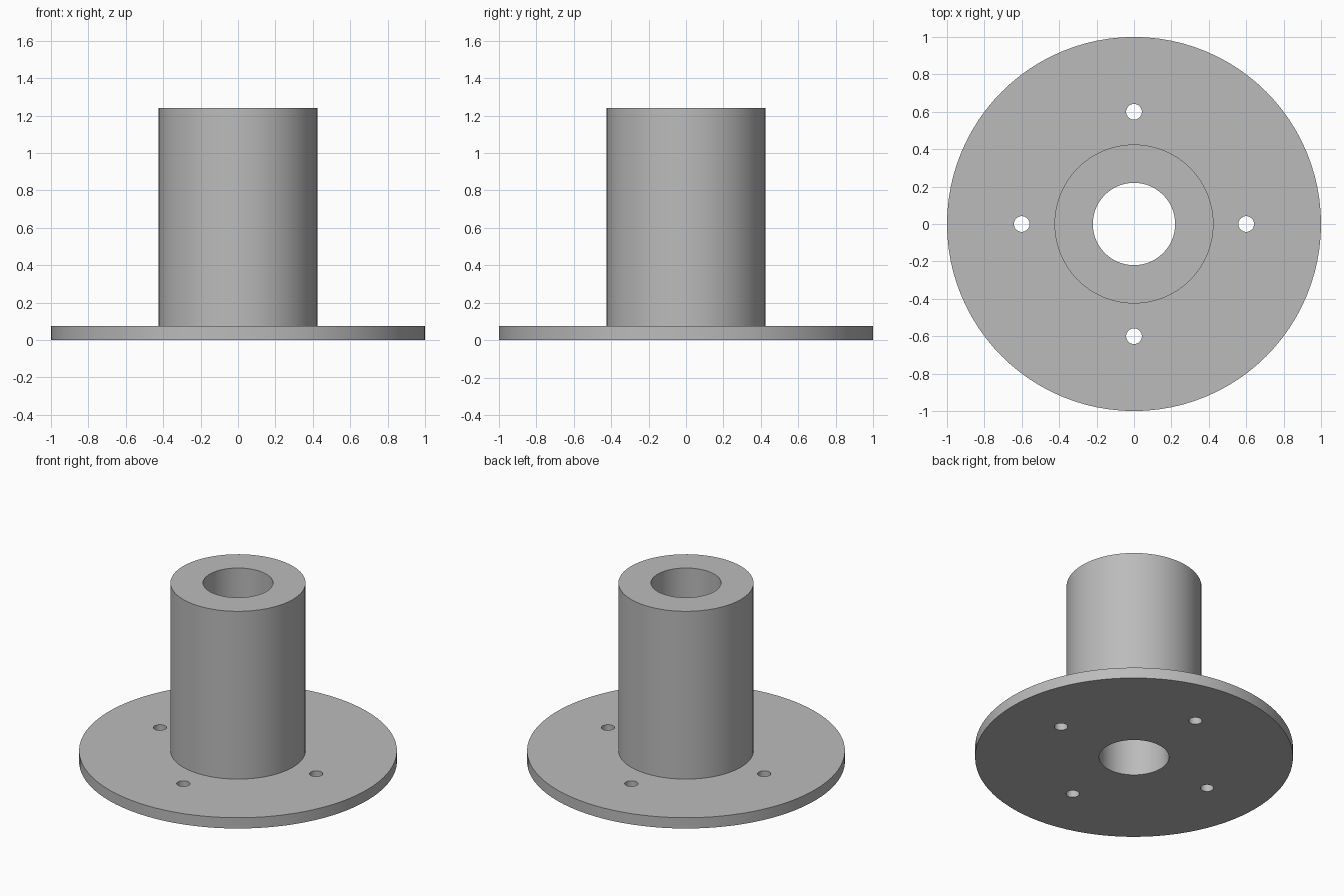
import bpy, bmesh, math
from mathutils import Matrix

cube = bpy.data.objects.get("Cube")
if cube:
    bpy.data.objects.remove(cube, do_unlink=True)

FLANGE_R, FLANGE_H = 1.0, 0.075
HUB_R, BORE_R, HEIGHT = 0.425, 0.22, 1.24
BOLT_CIRCLE, BOLT_R = 0.6, 0.042
SEGMENTS = 96

# Plain grey metal
grey = bpy.data.materials.new("plain_grey")
grey.use_nodes = True
colour = (0.5, 0.5, 0.5, 1)
grey.diffuse_color = colour
grey.node_tree.nodes["Principled BSDF"].inputs["Base Color"].default_value = colour


def make_object(name, bm):
    bmesh.ops.recalc_face_normals(bm, faces=bm.faces)
    mesh = bpy.data.meshes.new(name)
    bm.to_mesh(mesh)
    bm.free()
    mesh.materials.append(grey)
    obj = bpy.data.objects.new(name, mesh)
    bpy.context.collection.objects.link(obj)
    return obj


# Flange, hub and through bore as one turned solid
profile = [(BORE_R, 0), (FLANGE_R, 0), (FLANGE_R, FLANGE_H),
           (HUB_R, FLANGE_H), (HUB_R, HEIGHT), (BORE_R, HEIGHT)]
bm = bmesh.new()
verts = [bm.verts.new((r, 0, z)) for r, z in profile]
edges = [bm.edges.new((v, verts[i - 1])) for i, v in enumerate(verts)]
bmesh.ops.spin(bm, geom=verts + edges, cent=(0, 0, 0), axis=(0, 0, 1),
               angle=math.tau, steps=SEGMENTS, use_merge=True)
bmesh.ops.remove_doubles(bm, verts=bm.verts, dist=1e-5)
hub = make_object("flanged_hub", bm)

# Four bolt holes cut through the flange
bm = bmesh.new()
for i in range(4):
    a = i * math.pi / 2
    place = Matrix.Translation((BOLT_CIRCLE * math.cos(a), BOLT_CIRCLE * math.sin(a), FLANGE_H / 2))
    bmesh.ops.create_cone(bm, cap_ends=True, segments=32, radius1=BOLT_R, radius2=BOLT_R,
                          depth=FLANGE_H * 3, matrix=place)
cutter = make_object("bolt_hole_cutter", bm)
cutter.hide_render = True

bpy.ops.object.select_all(action="DESELECT")
hub.select_set(True)
bpy.context.view_layer.objects.active = hub
cut = hub.modifiers.new("bolt_holes", "BOOLEAN")
cut.operation = "DIFFERENCE"
cut.solver = "EXACT"
cut.object = cutter
bpy.ops.object.modifier_apply(modifier=cut.name)
bpy.data.objects.remove(cutter, do_unlink=True)

bpy.ops.object.shade_smooth_by_angle(angle=math.radians(30))
